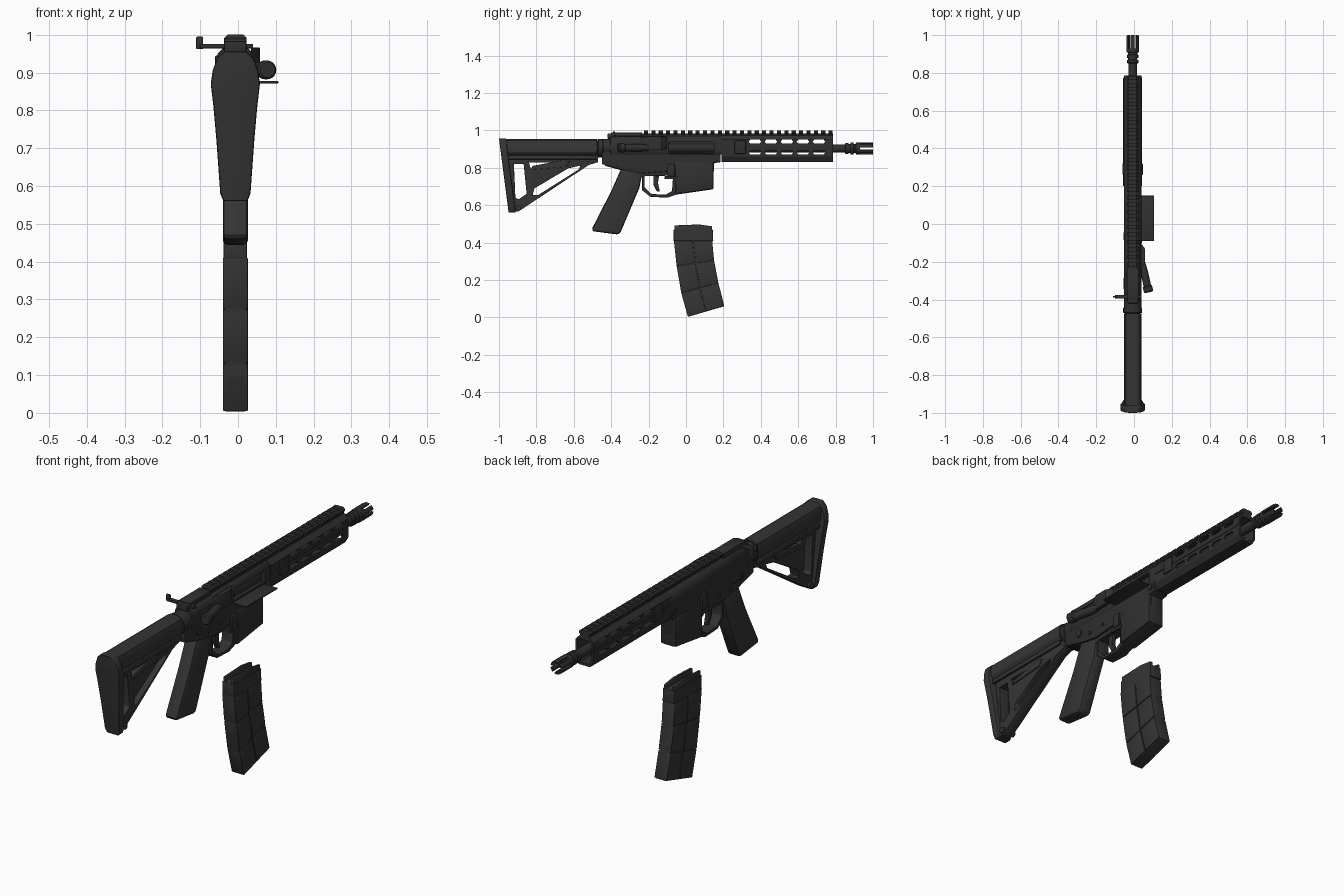
import bpy, bmesh, math
from mathutils import Matrix, Vector

if "Cube" in bpy.data.objects:
    bpy.data.objects.remove(bpy.data.objects["Cube"])

CX = -0.007      # centre line of the body
BORE = 0.903     # height of the barrel


def material(name, v):
    m = bpy.data.materials.new(name)
    m.use_nodes = True
    m.diffuse_color = (v, v, v, 1)
    m.node_tree.nodes["Principled BSDF"].inputs["Base Color"].default_value = (v, v, v, 1)
    return m


METAL = material("dark metal", 0.03)
POLYMER = material("dark polymer", 0.035)

AXES = {
    "x": Matrix(((0, 0, 1, 0), (1, 0, 0, 0), (0, 1, 0, 0), (0, 0, 0, 1))),
    "y": Matrix(((1, 0, 0, 0), (0, 0, -1, 0), (0, 1, 0, 0), (0, 0, 0, 1))),
    "z": Matrix.Identity(4),
}


def activate(ob):
    bpy.ops.object.select_all(action="DESELECT")
    ob.select_set(True)
    bpy.context.view_layer.objects.active = ob


def finish(ob, mat, bevel=0.0, cutters=()):
    activate(ob)
    ob.data.materials.clear()
    ob.data.materials.append(mat)
    for c in cutters:
        mod = ob.modifiers.new("cut", "BOOLEAN")
        mod.operation, mod.object, mod.solver = "DIFFERENCE", c, "EXACT"
        bpy.ops.object.modifier_apply(modifier=mod.name)
        bpy.data.objects.remove(c)
    if bevel:
        mod = ob.modifiers.new("bevel", "BEVEL")
        mod.width, mod.segments, mod.angle_limit = bevel, 2, math.radians(40)
        bpy.ops.object.modifier_apply(modifier=mod.name)
    activate(ob)
    bpy.ops.object.shade_smooth_by_angle(angle=math.radians(30))
    return ob


def extrude(name, loops, axis, lo, hi, mat=METAL, bevel=0.0, cutters=()):
    """Fill outlines (inner ones become holes) and extrude along an axis."""
    cu = bpy.data.curves.new(name, "CURVE")
    cu.dimensions, cu.fill_mode, cu.extrude = "2D", "BOTH", (hi - lo) / 2
    for pts in loops:
        sp = cu.splines.new("POLY")
        sp.points.add(len(pts) - 1)
        for p, q in zip(sp.points, pts):
            p.co = (q[0], q[1], 0, 1)
        sp.use_cyclic_u = True
    ob = bpy.data.objects.new(name, cu)
    bpy.context.collection.objects.link(ob)
    activate(ob)
    bpy.ops.object.convert(target="MESH")
    ob = bpy.context.object
    shift = Vector([(lo + hi) / 2 if a == axis else 0 for a in "xyz"])
    ob.data.transform(Matrix.Translation(shift) @ AXES[axis])
    bm = bmesh.new()
    bm.from_mesh(ob.data)
    bmesh.ops.remove_doubles(bm, verts=bm.verts, dist=1e-5)
    bmesh.ops.recalc_face_normals(bm, faces=bm.faces)
    bm.to_mesh(ob.data)
    bm.free()
    return finish(ob, mat, bevel, cutters)


def box(name, x, y, z, mat=METAL, bevel=0.0, cutters=()):
    ring = [(y[0], z[0]), (y[1], z[0]), (y[1], z[1]), (y[0], z[1])]
    return extrude(name, [ring], "x", x[0], x[1], mat, bevel, cutters)


def side(name, loops, half, mat=METAL, bevel=0.004, cutters=()):
    return extrude(name, loops, "x", CX - half, CX + half, mat, bevel, cutters)


def mirrored(half):
    """Complete a top-to-bottom half outline of (half width, z) in x."""
    return [(CX + w, z) for w, z in half] + [(CX - w, z) for w, z in reversed(half)]


def turned(name, profile, start, end, mat=METAL, sides=20, cutters=()):
    """Lathe (distance, radius) pairs along the line start to end."""
    start, axis = Vector(start), (Vector(end) - Vector(start)).normalized()
    rot = axis.to_track_quat("Z", "Y")
    bm = bmesh.new()
    rings = []
    for d, r in profile:
        rings.append([bm.verts.new(start + rot @ Vector((r * math.cos(a), r * math.sin(a), d)))
                      for a in (2 * math.pi * i / sides for i in range(sides))])
    for a, b in zip(rings, rings[1:]):
        for i in range(sides):
            j = (i + 1) % sides
            bm.faces.new((a[i], a[j], b[j], b[i]))
    bm.faces.new(rings[0][::-1])
    bm.faces.new(rings[-1])
    me = bpy.data.meshes.new(name)
    bm.to_mesh(me)
    bm.free()
    ob = bpy.data.objects.new(name, me)
    bpy.context.collection.objects.link(ob)
    return finish(ob, mat, 0, cutters)


# Butt pad, leaning forward towards its toe
pad = extrude("butt_pad", [mirrored([(.028, .957), (.048, .938), (.06, .905), (.065, .87), (.058, .81),
              (.05, .72), (.04, .58), (.032, .56)])], "y", -1.0, -.962, POLYMER, .006)
for v in pad.data.vertices:
    v.co.y += (.957 - v.co.z) * .13

# Shoulder stock: rounded tube shell and triangular frame
extrude("stock_shell", [mirrored([(.022, .955), (.038, .945), (.047, .92), (.047, .885), (.036, .868)])],
        "y", -.975, -.475, POLYMER)
side("stock_frame", [
    [(-.975, .875), (-.47, .875), (-.47, .83), (-.52, .815), (-.875, .58), (-.9, .565), (-.945, .565)],
    [(-.92, .82), (-.912, .64), (-.895, .632), (-.852, .66), (-.868, .82)],
    [(-.82, .655), (-.81, .69), (-.63, .797), (-.565, .812), (-.575, .79), (-.79, .655)],
    [(-.84, .828), (-.69, .828), (-.7, .815), (-.83, .795)]], .025, POLYMER)
for s in (-1, 1):
    x = CX + s * .038
    box("stock_side_rib", (x - .006, x + .006), (-.96, -.48), (.845, .866), POLYMER, .003)
side("stock_lever", [[(-.83, .79), (-.82, .81), (-.66, .84), (-.62, .835), (-.64, .805)]], .03, POLYMER)
turned("stock_sling_pin", [(0, .014), (.07, .014)], (CX - .035, -.895, .585), (1, -.895, .585), POLYMER)
turned("buffer_tube", [(0, .04), (.1, .04)], (CX, -.52, .905), (CX, 0, .905))
turned("castle_nut", [(0, .046), (.004, .05), (.026, .05), (.03, .046)], (CX, -.472, .905), (CX, 0, .905))

# Lower receiver with magazine well and trigger opening
side("lower_receiver", [
    [(-.45, .885), (.185, .885), (.185, .83), (.15, .825), (.145, .685), (-.05, .657), (-.1, .64),
     (-.19, .645), (-.235, .68), (-.235, .75), (-.34, .785), (-.43, .81), (-.45, .83)],
    [(-.222, .755), (-.222, .695), (-.185, .66), (-.11, .656), (-.075, .675), (-.07, .745), (-.09, .758)]],
    .03)
side("magazine_well", [[(-.06, .83), (-.055, .66), (.147, .688), (.147, .83)]], .041, METAL, .005,
     [box("well_cutter", (CX - .03, CX + .03), (-.035, .125), (.6, .8))])
side("receiver_body", [[(-.45, .885), (.18, .885), (.18, .835), (-.06, .785), (-.23, .77), (-.34, .79),
                        (-.45, .82)]], .039, METAL, .004)
side("trigger", [[(-.175, .78), (-.14, .78), (-.15, .72), (-.14, .675), (-.155, .672), (-.175, .71)]],
     .01, METAL, .002)
side("pistol_grip", [[(-.345, .8), (-.4, .675), (-.505, .47), (-.495, .46), (-.36, .443), (-.35, .455),
                      (-.25, .69), (-.235, .765)]], .033, POLYMER, .014)

# Pins and controls on both sides of the receiver
for y, z, r in ((-.345, .84, .018), (.155, .86, .014), (-.18, .815, .009), (-.27, .81, .009)):
    turned("receiver_pin", [(0, r), (.09, r)], (CX - .045, y, z), (1, y, z), sides=14)
box("magazine_release", (.03, .042), (-.1, -.06), (.755, .82), METAL, .003)
box("release_fence", (.03, .038), (-.115, -.045), (.74, .755), METAL, .002)
box("bolt_catch", (-.056, -.04), (-.085, -.045), (.79, .87), METAL, .003)
box("safety_lever", (-.056, -.04), (-.345, -.285), (.832, .848), METAL, .003)

# Upper receiver with ejection port
port = box("port_cutter", (.015, .1), (-.09, .15), (.883, .938))
extrude("upper_receiver", [mirrored([(.026, .97), (.038, .958), (.046, .94), (.046, .885), (.038, .87)])],
        "y", -.405, .2, METAL, .002, [port])
turned("bolt_carrier", [(0, .03), (.28, .03)], (CX, -.11, .908), (CX, 1, .908))
turned("receiver_rear", [(0, .046), (.05, .046)], (CX, -.445, .908), (CX, 1, .908))
box("port_cover", (.035, .107), (-.09, .15), (.871, .878), METAL, .0025)
extrude("brass_deflector", [[(.035, -.25), (.058, -.2), (.058, -.13), (.035, -.1)]], "z", .895, .966, METAL, .003)
turned("forward_assist", [(0, .016), (.05, .02), (.13, .02), (.135, .025), (.16, .025), (.166, .02)],
       (.042, -.2, .907), (.08, -.37, .907))

# Charging handle with a long side latch
box("charging_handle", (-.1, .04), (-.395, -.375), (.964, .976), METAL, .002)
box("handle_base", (CX - .03, CX + .03), (-.42, -.36), (.955, .983), METAL, .004)
box("handle_latch", (-.111, -.092), (-.39, -.38), (.962, .995), METAL, .003)

# Handguard: hollow eight-sided tube with two rows of slots
cutters = []
for z in (.94, .882):
    for i in range(5):
        y = .335 + i * .0855
        ring = [(y, z - .01), (y + .008, z - .014 + .004), (y + .06, z - .01), (y + .067, z),
                (y + .06, z + .01), (y + .008, z + .01), (y, z)]
        cutters.append(extrude("slot_cutter", [ring[1:]], "x", -.2, .2))
extrude("handguard", [mirrored([(.026, .972), (.047, .95), (.047, .86), (.03, .832)]),
                      mirrored([(.02, .96), (.037, .945), (.037, .865), (.024, .844)])],
        "y", .19, .785, METAL, 0, cutters)
for s in (-1, 1):
    x = CX + s * .047
    box("handguard_clamp", (x - .007, x + .007), (.26, .32), (.875, .945), METAL, .004)
    box("handguard_rib", (x - .003, x + .003), (.2, .775), (.905, .914), METAL, .001)

# Top rail with evenly spaced teeth
extrude("rail_base", [mirrored([(.024, .984), (.024, .955)])], "y", -.4, .785)
box("rail_rear", (CX - .03, CX + .03), (-.4, -.235), (.968, .99), METAL, .005)
tooth = mirrored([(.021, 1.0), (.03, .991), (.03, .985), (.022, .976)])
for i in range(26):
    y = -.225 + i * .0395
    extrude("rail_tooth", [tooth], "y", y, y + .022)

# Barrel and pronged muzzle device
turned("barrel", [(0, .022), (.68, .022)], (CX, .18, BORE), (CX, 1, BORE))
cutters = [turned("bore_cutter", [(0, .019), (.2, .019)], (CX, .92, BORE), (CX, 2, BORE))]
for a in (0, 60, 120):
    c = box("prong_cutter", (-.1, .1), (.93, 1.1), (-.006, .006))
    c.data.transform(Matrix.Translation((CX, 0, BORE)) @ Matrix.Rotation(math.radians(a), 4, "Y"))
    cutters.append(c)
turned("muzzle_device", [(0, .026), (.004, .03), (.018, .03), (.02, .024), (.028, .024), (.03, .031),
                         (.045, .031), (.047, .025), (.057, .025), (.06, .033), (.145, .033), (.15, .03)],
       (CX, .85, BORE), (CX, 1, BORE), METAL, 24, cutters)

# Detached curved magazine with raised panels
REAR = [(-.065, .412), (-.05, .275), (-.025, .13), (.01, .003)]
FRONT = [(.14, .412), (.15, .305), (.173, .185), (.205, .06)]
side("magazine_body", [REAR + FRONT[::-1]], .029, POLYMER, .004)


def mag_point(s, t):
    i = min(int(t), 2)
    r, f = (Vector(c[i]).lerp(Vector(c[i + 1]), t - i) for c in (REAR, FRONT))
    return r.lerp(f, s)


for row in range(3):
    for s0, s1 in ((.0, .49), (.51, 1.0)):
        t0, t1 = row + .015, row + .985
        quad = [mag_point(*p) for p in ((s0, t0), (s1, t0), (s1, t1), (s0, t1))]
        side("magazine_panel", [quad], .033, POLYMER, .002)
side("magazine_neck", [[(-.066, .47), (.143, .47), (.146, .408), (-.066, .408)]], .031, POLYMER, .003)
for s in (-1, 1):
    x = CX + s * .022
    extrude("feed_lip", [[(-.062, .46), (-.062, .492), (.07, .497), (.14, .487), (.14, .46)]], "x",
            x - .006, x + .006, POLYMER, .002)
